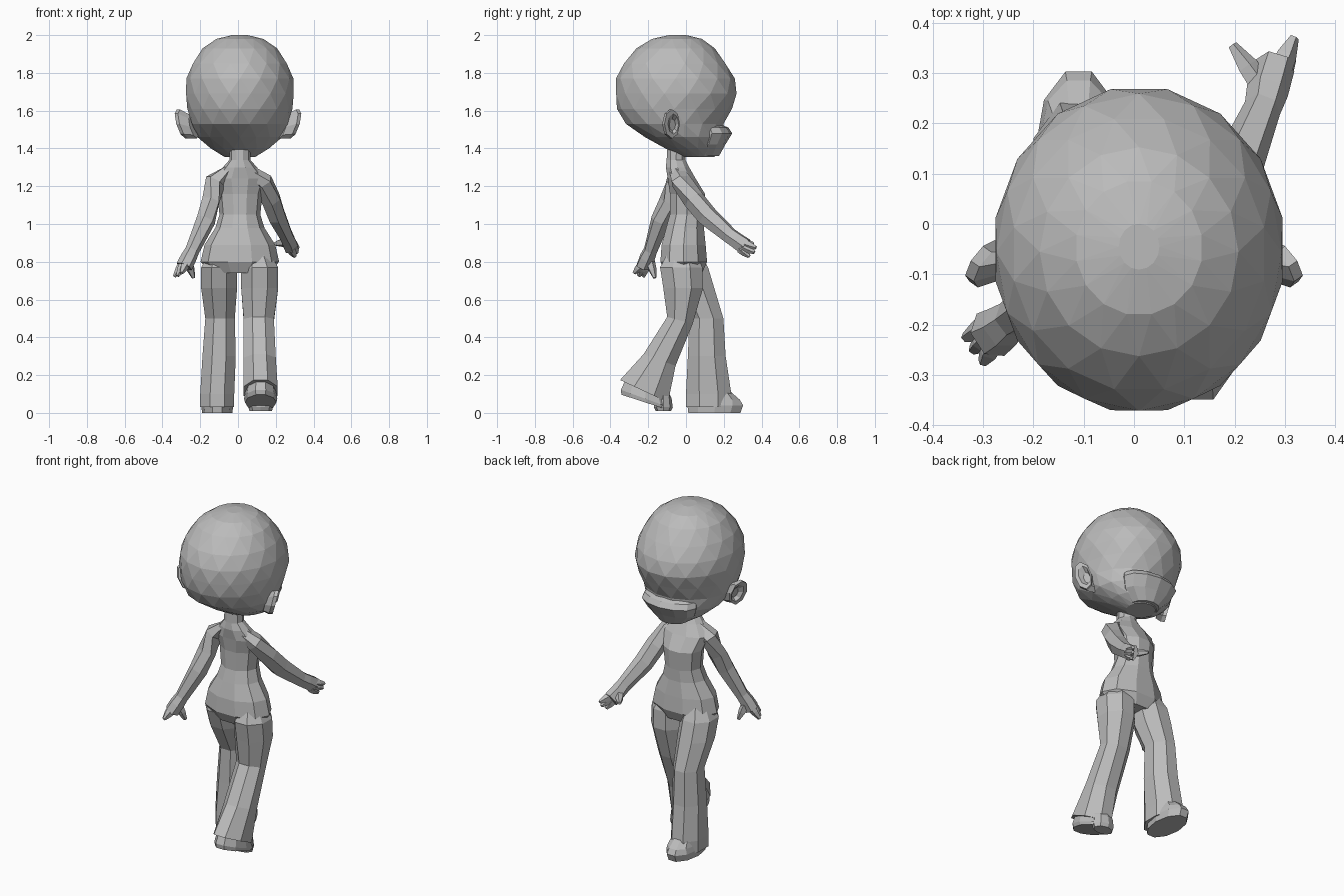
import bpy, bmesh, math
from mathutils import Vector

grey = bpy.data.materials.new("plain grey")
grey.diffuse_color = (0.5, 0.5, 0.5, 1)


def loft(name, rings, n=8, boxy=False, faceted=False):
    """Skin a row of elliptical rings, each (centre, axis u, axis v); flat shaded.
    faceted staggers every other ring and joins them with triangles."""
    bm = bmesh.new()
    grow = 1 / math.cos(math.pi / n) if boxy else 1.012 if faceted else 1
    loops = []
    for k, (c, u, v) in enumerate(rings):
        c, u, v = Vector(c), Vector(u), Vector(v)
        turn = 0.5 if boxy or (faceted and k % 2) else 0
        loop = []
        for i in range(n):
            a = 2 * math.pi * (i + turn) / n
            loop.append(bm.verts.new(c + grow * (u * math.cos(a) + v * math.sin(a))))
        loops.append(loop)
    for k, (a, b) in enumerate(zip(loops, loops[1:])):
        for i in range(n):
            j = (i + 1) % n
            if not faceted:
                bm.faces.new((a[i], a[j], b[j], b[i]))
            elif k % 2 == 0:
                bm.faces.new((a[i], a[j], b[i]))
                bm.faces.new((a[j], b[j], b[i]))
            else:
                bm.faces.new((a[i], b[j], b[i]))
                bm.faces.new((a[i], a[j], b[j]))
    bm.faces.new(loops[0][::-1])
    bm.faces.new(loops[-1])
    bmesh.ops.recalc_face_normals(bm, faces=bm.faces)
    mesh = bpy.data.meshes.new(name)
    bm.to_mesh(mesh)
    bm.free()
    mesh.materials.append(grey)
    ob = bpy.data.objects.new(name, mesh)
    bpy.context.collection.objects.link(ob)
    return ob


def level(z, rx, y0, y1, x=0.01):
    """Horizontal ring between two depths."""
    return (x, (y0 + y1) / 2, z), (rx, 0, 0), (0, (y1 - y0) / 2, 0)


def tilted(x, y, z, rx, ry, deg=0):
    """Ring tipped about the x axis."""
    t = math.radians(deg)
    return (x, y, z), (rx, 0, 0), (0, ry * math.cos(t), ry * math.sin(t))


def limb(name, path, n=6):
    """Tube along points (x, y, z, side radius, depth radius)."""
    pts = [Vector(p[:3]) for p in path]
    rings = []
    for i, p in enumerate(path):
        d = (pts[min(i + 1, len(pts) - 1)] - pts[max(i - 1, 0)]).normalized()
        u = d.cross(Vector((0, 0, 1))).normalized()
        rings.append((pts[i], u * p[3], u.cross(d) * p[4]))
    return loft(name, rings, n)


# Head, with the face towards +y
loft("head", [level(*r) for r in (
    (2.0, .04, -.09, 0), (1.98, .125, -.18, .085), (1.93, .195, -.26, .15),
    (1.85, .25, -.33, .21), (1.77, .28, -.367, .255), (1.69, .287, -.372, .27),
    (1.61, .275, -.362, .24), (1.53, .255, -.32, .20), (1.46, .222, -.215, .19),
    (1.40, .155, -.11, .18), (1.355, .08, -.01, .15))], 16, faceted=True)
loft("muzzle", [level(*r) for r in (
    (1.525, .14, .03, .19), (1.51, .165, .03, .225), (1.48, .175, .03, .245),
    (1.42, .15, .03, .208), (1.36, .085, .03, .175))], 12)

# Cupped ears
for s, side in ((1, "right"), (-1, "left")):
    rings = []
    for x, y, z, k in ((.235, -.075, 1.515, .8), (.285, -.085, 1.53, 1.0),
                       (.302, -.073, 1.53, 1.0), (.298, -.067, 1.53, .7),
                       (.275, -.072, 1.525, .4)):
        rings.append(((s * x, y, z), (s * .025 * k, -.041 * k, 0),
                      (s * .022 * k, 0, .077 * k)))
    loft(side + "_ear", rings, 8)

# Neck, chest, waist and hips
loft("torso", [level(*r) for r in (
    (1.42, .055, -.10, 0), (1.34, .055, -.105, 0), (1.30, .09, -.11, .02),
    (1.24, .145, -.10, .055), (1.16, .12, -.09, .105), (1.05, .108, -.09, .10),
    (.98, .13, -.11, .10), (.89, .187, -.135, .11), (.80, .208, -.142, .118),
    (.74, .15, -.11, .09))], 10)

# Flared trouser legs: left strides forwards, right trails behind
loft("left_leg", [tilted(*r) for r in (
    (-.09, 0, .86, .055, .07), (-.10, .01, .77, .095, .107),
    (-.10, .045, .66, .095, .105), (-.095, .108, .50, .078, .09),
    (-.10, .11, .30, .088, .10), (-.11, .12, .10, .09, .12),
    (-.11, .12, .03, .09, .12))], 8, True)
loft("right_leg", [tilted(*r) for r in (
    (.105, -.02, .86, .055, .07), (.115, -.025, .77, .098, .112),
    (.115, -.015, .66, .098, .105), (.11, -.032, .49, .08, .07, -15),
    (.115, -.14, .28, .085, .09, -20), (.12, -.222, .115, .09, .14, -25))], 8, True)

# Shoes
loft("left_shoe", [tilted(*r) for r in (
    (-.11, .18, .12, .06, .05), (-.11, .18, .07, .075, .11),
    (-.11, .155, .04, .085, .155), (-.11, .15, 0, .08, .145))], 10)
loft("right_shoe", [tilted(*r) for r in (
    (.12, -.215, .12, .08, .125, -24), (.12, -.215, .075, .088, .145, -20),
    (.12, -.215, .055, .083, .14, -18))], 10)
loft("right_shoe_toe", [tilted(*r) for r in (
    (.12, -.13, .14, .04, .03, -20), (.12, -.12, .09, .06, .045, -15),
    (.12, -.12, .03, .065, .05), (.12, -.12, .01, .06, .04))], 8)

# Right arm reaches forwards
limb("right_arm", [
    (.06, -.05, 1.28, .04, .035), (.13, -.025, 1.225, .065, .05),
    (.175, .04, 1.13, .055, .058), (.205, .11, 1.045, .05, .058),
    (.255, .23, .94, .037, .045), (.265, .265, .915, .042, .045),
    (.28, .315, .88, .04, .048)])
# Left arm hangs behind
limb("left_arm", [
    (-.05, -.05, 1.28, .04, .035), (-.12, -.05, 1.225, .06, .055),
    (-.145, -.09, 1.12, .052, .052), (-.17, -.135, 1.02, .052, .052),
    (-.242, -.188, .86, .038, .038), (-.262, -.205, .82, .045, .042),
    (-.285, -.22, .775, .05, .042)])

# Fingers and thumbs as short tapered stubs: knuckle, tip
digits = {
    "right_finger_upper": ((.285, .30, .90), (.318, .370, .875)),
    "right_finger_middle": ((.29, .30, .88), (.312, .362, .85)),
    "right_finger_lower": ((.28, .29, .87), (.30, .335, .828)),
    "right_thumb": ((.255, .27, .905), (.195, .355, .895)),
    "left_finger_outer": ((-.285, -.20, .80), (-.335, -.225, .722)),
    "left_finger_middle": ((-.285, -.22, .79), (-.32, -.25, .725)),
    "left_finger_inner": ((-.275, -.23, .79), (-.30, -.275, .74)),
    "left_thumb": ((-.265, -.19, .80), (-.235, -.165, .715)),
}
for name, (a, b) in digits.items():
    mid = [(p + q) / 2 for p, q in zip(a, b)]
    limb(name, [(*a, .026, .026), (*mid, .022, .022), (*b, .01, .01)], 5)
